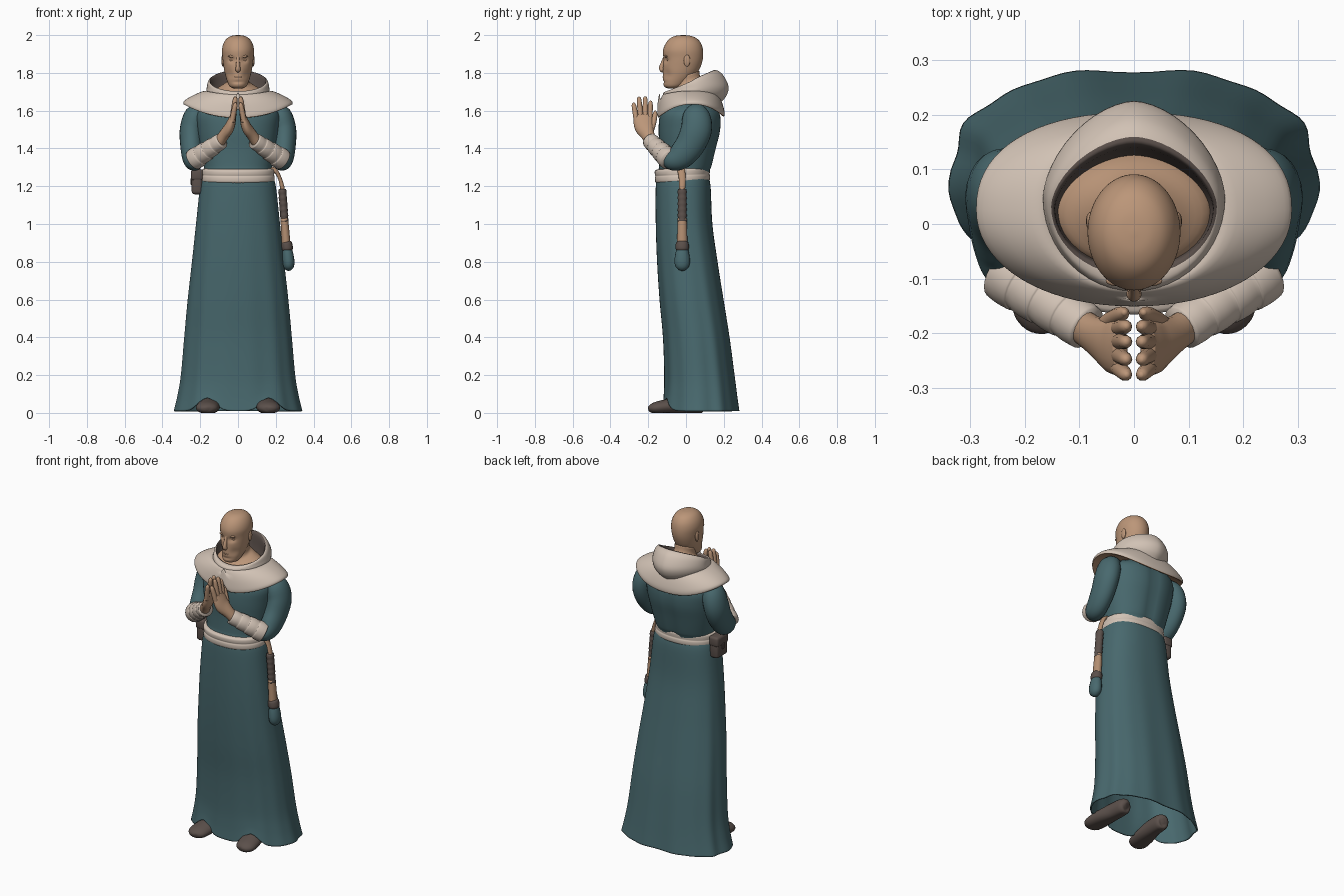
import bpy, bmesh, math
from mathutils import Vector


def material(name, r, g, b):
    m = bpy.data.materials.new(name)
    m.diffuse_color = (r, g, b, 1)
    return m


TEAL = material("teal cloth", 0.065, 0.14, 0.155)
CREAM = material("cream cloth", 0.64, 0.54, 0.46)
SKIN = material("skin", 0.50, 0.305, 0.19)
DARK = material("dark leather", 0.105, 0.08, 0.07)
TAN = material("tan leather", 0.45, 0.27, 0.165)


def smooth(rows, k):
    """Catmull-Rom interpolation, k steps per interval."""
    out, n = [], len(rows)
    for i in range(n - 1):
        a, b, c, d = rows[max(i - 1, 0)], rows[i], rows[i + 1], rows[min(i + 2, n - 1)]
        for j in range(k):
            t = j / k
            out.append([0.5 * (2 * q + (r - p) * t + (2 * p - 5 * q + 4 * r - s) * t * t
                               + (3 * q - p - 3 * r + s) * t ** 3) for p, q, r, s in zip(a, b, c, d)])
    return out + [list(rows[-1])]


def skin_rings(name, rings, mats, split=None, caps=(True, True)):
    """Join rings of points; faces from ring index `split` on take the second material."""
    bm = bmesh.new()
    vs = [[bm.verts.new(p) for p in ring] for ring in rings]
    n = len(vs[0])
    for i in range(len(vs) - 1):
        for j in range(n):
            f = bm.faces.new((vs[i][j], vs[i][(j + 1) % n], vs[i + 1][(j + 1) % n], vs[i + 1][j]))
            f.material_index = int(split is not None and i >= split)
    if caps[0]:
        bm.faces.new(vs[0][::-1])
    if caps[1]:
        bm.faces.new(vs[-1]).material_index = int(split is not None)
    bmesh.ops.recalc_face_normals(bm, faces=bm.faces)
    return finish(name, bm, mats)


def finish(name, bm, mats):
    me = bpy.data.meshes.new(name)
    bm.to_mesh(me)
    bm.free()
    for m in mats:
        me.materials.append(m)
    ob = bpy.data.objects.new(name, me)
    bpy.context.collection.objects.link(ob)
    for p in me.polygons:
        p.use_smooth = True
    return ob


def loft(name, rows, mats, n=48, k=4, e=(1, 1), split=None, tweak=None, caps=(True, True)):
    """Rows: half width, front y, back y, front z, side z, back z."""
    rings = []
    for rx, yf, yb, zf, zs, zb in smooth(rows, k):
        ring = []
        for j in range(n):
            a = 2 * math.pi * j / n
            c, s = math.cos(a), math.sin(a)
            ex = e[0] if s < 0 else e[1]
            x = rx * math.copysign(abs(c) ** ex, c)
            y = (yf + yb) / 2 + (yb - yf) / 2 * math.copysign(abs(s) ** ex, s)
            z = zs + (zb - zf) / 2 * s + ((zf + zb) / 2 - zs) * s * s
            p = Vector((x, y, z))
            ring.append(tweak(p, a) if tweak else p)
        rings.append(ring)
    return skin_rings(name, rings, mats, split * k if split else None, caps)


def tube(name, rows, mat, n=16, k=4, side=1, tweak=None):
    """Rows: x, y, z, radius along x, other radius."""
    rows = smooth(rows, k)
    pts = [Vector((r[0] * side, r[1], r[2])) for r in rows]
    rings = []
    for i, r in enumerate(rows):
        d = (pts[min(i + 1, len(pts) - 1)] - pts[max(i - 1, 0)]).normalized()
        u = (Vector((1, 0, 0)) - d * d.x).normalized()
        v = d.cross(u)
        ring = [pts[i] + u * r[3] * math.cos(2 * math.pi * j / n) + v * r[4] * math.sin(2 * math.pi * j / n)
                for j in range(n)]
        rings.append([tweak(p) for p in ring] if tweak else ring)
    return skin_rings(name, rings, [mat])


def ball(name, loc, size, mat):
    bm = bmesh.new()
    bmesh.ops.create_uvsphere(bm, u_segments=20, v_segments=12, radius=1)
    for v in bm.verts:
        v.co = Vector([v.co[i] * size[i] + loc[i] for i in range(3)])
    return finish(name, bm, [mat])


def block(name, loc, size, mat, bevel):
    bm = bmesh.new()
    bmesh.ops.create_cube(bm, size=1)
    for v in bm.verts:
        v.co = Vector([v.co[i] * size[i] + loc[i] for i in range(3)])
    bmesh.ops.bevel(bm, geom=bm.edges[:], offset=bevel, segments=3, affect='EDGES', profile=0.5)
    return finish(name, bm, [mat])


# Skirt with folds and a hem raised over the shoes
def skirt_shape(p, a):
    w = max(0, 1 - p.z / 1.2)
    f = 1 + 0.012 * w * math.cos(9 * a + 1.5) + 0.01 * w * math.cos(14 * a)
    lift = 0.075 * math.exp(-((abs(p.x) - 0.165) / 0.06) ** 2) * max(0, 1 - p.z / 0.3) ** 2
    if p.y > 0:
        lift = 0
    return Vector((p.x * f, 0.05 + (p.y - 0.05) * f, p.z + lift))


skirt_rows = [(.18, -.15, .115, 1.26), (.2, -.16, .13, 1.2), (.222, -.16, .14, 1.0), (.243, -.153, .168, .8),
              (.265, -.14, .2, .6), (.283, -.122, .232, .4), (.3, -.115, .258, .2), (.318, -.118, .272, .09),
              (.337, -.125, .283, .01)]
skirt = loft("skirt", [r + (r[3], r[3]) for r in skirt_rows], [TEAL], n=96, k=6, e=(.88, .84),
             tweak=skirt_shape, caps=(True, False))
mod = skirt.modifiers.new("thickness", 'SOLIDIFY')
mod.thickness = 0.008

# Tunic body, bloused over the belt
body_rows = [(.165, -.14, .115, 1.24), (.178, -.145, .13, 1.285), (.182, -.142, .14, 1.31), (.2, -.14, .162, 1.4),
             (.215, -.145, .185, 1.5), (.215, -.135, .18, 1.59), (.14, -.09, .13, 1.65)]
loft("tunic_body", [r + (r[3], r[3]) for r in body_rows], [TEAL], e=(.88, .88),
     tweak=lambda p, a: p + Vector((0, -.012 * math.exp(-(p.x / .03) ** 2) if p.y > 0.05 else 0, 0)))

# Belt wrapped in two turns
belt_rows = [(.18, -.15, .11, 1.215), (.193, -.163, .126, 1.222), (.194, -.165, .128, 1.245), (.191, -.162, .125, 1.254),
             (.192, -.165, .126, 1.263), (.19, -.164, .126, 1.283), (.175, -.145, .112, 1.29)]
loft("belt", [(a, b, c, z, z + .005, z + .01) for a, b, c, z in belt_rows], [CREAM], k=3, e=(.9, .9))


# Shoulder cape with tan lining and a small front notch
def cape_shape(p, a):
    if p.y < -.1 and p.z < 1.65:
        p.z += .05 * math.exp(-(p.x / .02) ** 2)
    return p


loft("shoulder_cape", [(.14, -.10, .14, 1.675, 1.69, 1.68), (.175, -.122, .168, 1.685, 1.705, 1.685),
                       (.24, -.14, .188, 1.645, 1.68, 1.65), (.284, -.15, .203, 1.59, 1.652, 1.60),
                       (.288, -.15, .203, 1.565, 1.635, 1.572), (.275, -.143, .193, 1.565, 1.635, 1.572),
                       (.2, -.11, .16, 1.60, 1.645, 1.61)],
     [CREAM, TAN], n=72, e=(.96, .88), split=4, tweak=cape_shape)

# Lowered hood with dark lining
loft("hood", [(.15, -.115, .185, 1.665, 1.675, 1.645), (.166, -.122, .215, 1.68, 1.70, 1.68),
              (.165, -.122, .225, 1.69, 1.725, 1.73), (.160, -.112, .195, 1.70, 1.75, 1.79),
              (.152, -.095, .16, 1.703, 1.758, 1.815), (.146, -.085, .144, 1.699, 1.752, 1.805),
              (.143, -.08, .135, 1.685, 1.715, 1.74), (.135, -.075, .125, 1.67, 1.68, 1.69)],
     [CREAM, DARK], e=(1, 1.18), split=4, caps=(False, False))

# Neck flaring into the chest
loft("neck", [(.15, -.09, .14, 1.66, 1.67, 1.67), (.134, -.078, .118, 1.692, 1.705, 1.71),
              (.09, -.062, .092, 1.71, 1.73, 1.745), (.06, -.055, .075, 1.735, 1.75, 1.78),
              (.058, -.06, .07, 1.79, 1.79, 1.81)], [SKIN], n=32)


# Head with sunken eye sockets
def head_shape(p, a):
    if p.y < 0:
        p.y += .012 * math.exp(-((abs(p.x) - .033) / .018) ** 2 - ((p.z - 1.868) / .014) ** 2)
        p.y += .008 * math.exp(-((abs(p.x) - .045) / .02) ** 2 - ((p.z - 1.79) / .025) ** 2)
        p.y += .006 * math.exp(-(p.x / .03) ** 2 - ((p.z - 1.752) / .007) ** 2)
    return p


head_rows = [(.022, -.095, -.05, 1.718), (.044, -.115, -.015, 1.728), (.057, -.122, .02, 1.755), (.07, -.122, .06, 1.80),
             (.077, -.121, .08, 1.84), (.082, -.12, .09, 1.88), (.085, -.121, .09, 1.92), (.077, -.108, .08, 1.955),
             (.059, -.085, .058, 1.982), (.034, -.055, .025, 1.996), (.004, -.02, -.01, 2.0)]
loft("head", [r + (r[3], r[3]) for r in head_rows], [SKIN], n=64, k=6, tweak=head_shape)
tube("nose", [(0, -.112, 1.89, .008, .006), (0, -.12, 1.86, .009, .01), (0, -.129, 1.83, .012, .013),
              (0, -.127, 1.815, .014, .012), (0, -.118, 1.807, .007, .006)], SKIN)
ball("upper_lip", (0, -.116, 1.778), (.02, .008, .005), SKIN)
ball("lower_lip", (0, -.114, 1.767), (.017, .008, .005), SKIN)
for s, tag in ((1, "left"), (-1, "right")):
    ball(tag + "_brow", (s * .03, -.104, 1.888), (.022, .01, .007), SKIN)
    ball(tag + "_eye", (s * .033, -.092, 1.868), (.013, .01, .007), SKIN)
    ball(tag + "_ear", (s * .08, .005, 1.865), (.008, .017, .032), SKIN)

    # Sleeve from shoulder to elbow
    tube(tag + "_sleeve", [(.18, .055, 1.61, .035, .04), (.222, .055, 1.575, .06, .072), (.245, .055, 1.50, .063, .082),
                           (.246, .022, 1.42, .06, .078), (.240, -.03, 1.358, .056, .07),
                           (.225, -.075, 1.338, .053, .055), (.20, -.1, 1.345, .035, .035)], TEAL, n=24, side=s)

    # Wrapped forearm: bands that step in towards the wrist
    wrap, a, b = [], Vector((.238, -.085, 1.338)), Vector((.085, -.192, 1.442))
    for i in range(4):
        for t, g in ((.05, .97), (.5, 1.03), (.95, 1.02)):
            q = a.lerp(b, (i + t) / 4)
            r = (.058 - .0042 * (i + t)) * g
            wrap.append((q.x, q.y, q.z, r, r))
    tube(tag + "_forearm_wrap", wrap, CREAM, n=24, k=3, side=s)

    # Hands pressed together
    tube(tag + "_palm", [(.105, -.18, 1.425, .03, .032), (.075, -.202, 1.47, .028, .036), (.047, -.22, 1.51, .027, .05),
                         (.032, -.226, 1.55, .021, .052), (.026, -.227, 1.58, .012, .044)], SKIN, side=s)
    for i, (y0, y1, z1) in enumerate(((-.262, -.276, 1.637), (-.239, -.248, 1.668), (-.215, -.216, 1.67),
                                      (-.192, -.188, 1.647))):
        tube(f"{tag}_finger_{i + 1}", [(.032, y0, 1.54, .014, .014), (.023, (y0 + y1) / 2, (1.54 + z1) / 2, .0145, .0145),
                                       (.015, y1, z1 - .008, .012, .012), (.012, y1, z1 + .005, .004, .004)],
             SKIN, n=10, side=s)
    tube(tag + "_thumb", [(.06, -.195, 1.48, .018, .02), (.04, -.174, 1.53, .016, .016),
                          (.021, -.164, 1.58, .013, .013), (.017, -.162, 1.6, .004, .004)], SKIN, n=10, side=s)

    # Shoes with flat soles
    tube(tag + "_shoe", [(.135, .10, .04, .012, .015), (.137, .085, .043, .04, .045), (.142, 0, .045, .048, .05),
                         (.155, -.09, .035, .06, .04), (.165, -.16, .026, .058, .032), (.168, -.19, .022, .037, .02),
                         (.168, -.2, .02, .008, .008)], DARK, n=20, side=s,
         tweak=lambda p: Vector((p.x, p.y, max(p.z, 0))))

# Club hanging at the left hip
tube("club_strap", [(.17, -.03, 1.29, .012, .02), (.2, -.025, 1.28, .012, .02), (.222, -.02, 1.24, .01, .018),
                    (.235, -.02, 1.19, .012, .016), (.236, -.02, 1.17, .01, .012)], TAN)
grip = []
for i in range(6):
    z = 1.185 - i * .031
    x = .234 + (1.185 - z) * .075
    grip += [(x, -.02, z, .02, .022), (x + .001, -.02, z - .016, .022, .025)]
tube("club_grip", grip, DARK, k=2)
tube("club_shaft", [(.245, -.02, 1.03, .02, .024), (.25, -.02, .96, .022, .026), (.256, -.02, .88, .023, .028)], TAN)
tube("club_collar", [(.255, -.02, .905, .02, .022), (.256, -.02, .9, .029, .033), (.26, -.02, .872, .031, .035),
                     (.261, -.02, .86, .026, .03)], DARK)
tube("club_head", [(.259, -.02, .875, .024, .028), (.263, -.02, .84, .03, .037), (.267, -.02, .80, .032, .041),
                   (.268, -.02, .772, .027, .034), (.268, -.02, .756, .014, .016), (.268, -.02, .752, .003, .003)], TEAL)

# Belt pouch on the right hip
block("pouch", (-.216, -.01, 1.215), (.058, .105, .115), DARK, .016)
block("pouch_flap", (-.217, -.01, 1.26), (.064, .112, .06), DARK, .014)
block("pouch_clasp", (-.248, -.01, 1.225), (.008, .02, .035), DARK, .003)
